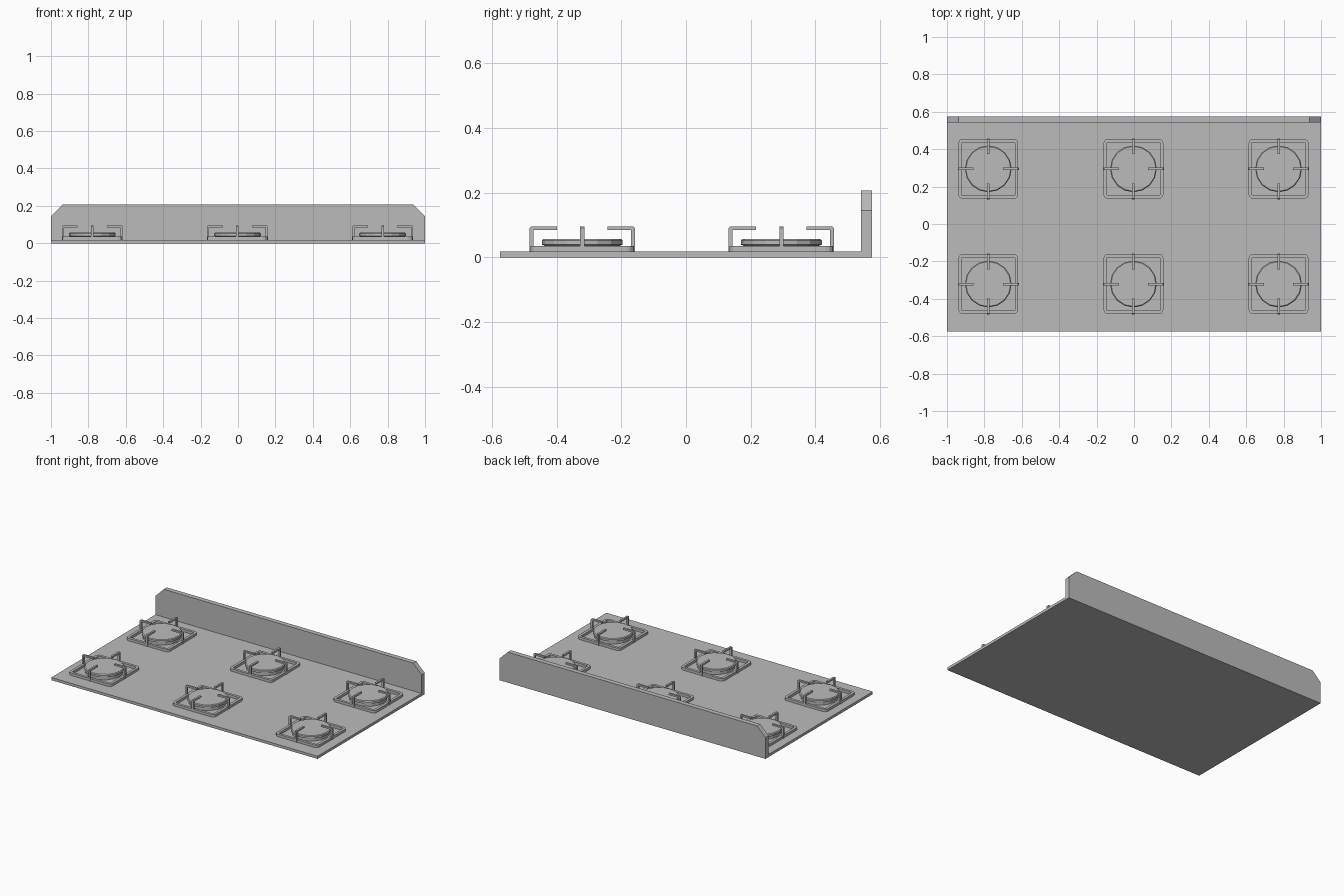
import bpy, bmesh
from math import sin, cos, pi, radians
from mathutils import Matrix

cube = bpy.data.objects.get("Cube")
if cube:
    bpy.data.objects.remove(cube, do_unlink=True)

steel = bpy.data.materials.new("brushed_grey")
steel.use_nodes = True
GREY = (0.5, 0.5, 0.5, 1)
steel.diffuse_color = GREY
steel.node_tree.nodes["Principled BSDF"].inputs["Base Color"].default_value = GREY

PLATE_TOP = 0.018
HALF_DEPTH = 0.575


def finish(name, bm, location=(0, 0, 0)):
    bmesh.ops.recalc_face_normals(bm, faces=bm.faces)
    mesh = bpy.data.meshes.new(name)
    bm.to_mesh(mesh)
    bm.free()
    mesh.materials.append(steel)
    obj = bpy.data.objects.new(name, mesh)
    obj.location = location
    bpy.context.collection.objects.link(obj)
    return obj


def prism(bm, outline, y0, y1):
    """Extrude an (x, z) outline along y; return its vertices."""
    face = bm.faces.new([bm.verts.new((x, y0, z)) for x, z in outline])
    ext = bmesh.ops.extrude_face_region(bm, geom=[face])["geom"]
    new = [v for v in ext if isinstance(v, bmesh.types.BMVert)]
    bmesh.ops.translate(bm, verts=new, vec=(0, y1 - y0, 0))
    return list(face.verts) + new


def loft(bm, rings, closed):
    """Join equal rings of points; closed rings wrap, open ends are capped."""
    rows = [[bm.verts.new(p) for p in ring] for ring in rings]
    pairs = list(zip(rows, rows[1:]))
    if closed:
        pairs.append((rows[-1], rows[0]))
    else:
        bm.faces.new(rows[0])
        bm.faces.new(rows[-1])
    for a, b in pairs:
        for i in range(len(a)):
            j = (i + 1) % len(a)
            bm.faces.new((a[i], a[j], b[j], b[i]))


# Cooktop sheet
bm = bmesh.new()
prism(bm, [(-1, 0), (1, 0), (1, PLATE_TOP), (-1, PLATE_TOP)], -HALF_DEPTH, HALF_DEPTH)
finish("cooktop_plate", bm)

# Upright back panel with clipped upper corners
bm = bmesh.new()
right = [(1, 0), (1, 0.145), (0.937, 0.207)]
prism(bm, right + [(-x, z) for x, z in reversed(right)], 0.542, HALF_DEPTH)
finish("back_panel", bm)


def rounded_square(half, radius, z):
    points = []
    for k in range(4):
        for step in range(4):
            a = k * pi / 2 + step * pi / 6
            sx = 1 if k in (0, 3) else -1
            sy = 1 if k in (0, 1) else -1
            points.append((sx * (half - radius) + radius * cos(a),
                           sy * (half - radius) + radius * sin(a), z))
    return points


def burner_cap(location):
    bm = bmesh.new()
    profile = [(0.117, PLATE_TOP - 0.002), (0.117, 0.036), (0.125, 0.039),
               (0.125, 0.052), (0.120, 0.057)]
    loft(bm, [[(r * cos(i * pi / 8), r * sin(i * pi / 8), z) for i in range(16)]
              for r, z in profile], False)
    finish("burner_cap", bm, location)


def grate_frame(location):
    bm = bmesh.new()
    low, high = PLATE_TOP - 0.001, 0.035
    loft(bm, [rounded_square(0.160, 0.023, low), rounded_square(0.160, 0.023, high),
              rounded_square(0.142, 0.005, high), rounded_square(0.142, 0.005, low)], True)
    finish("grate_frame", bm, location)


def grate_arms(location):
    # Four bent bars rising from the frame and reaching inward
    outline = [(0.163, PLATE_TOP), (0.163, 0.090), (0.158, 0.095), (0.078, 0.095),
               (0.078, 0.084), (0.151, 0.084), (0.151, PLATE_TOP)]
    bm = bmesh.new()
    for k in range(4):
        verts = prism(bm, outline, -0.0065, 0.0065)
        bmesh.ops.rotate(bm, verts=verts, matrix=Matrix.Rotation(radians(90 * k), 3, "Z"))
    finish("grate_arms", bm, location)


# Two rows of three burners
for x in (-0.779, -0.003, 0.773):
    for y in (-0.321, 0.295):
        for build in (burner_cap, grate_frame, grate_arms):
            build((x, y, 0))
